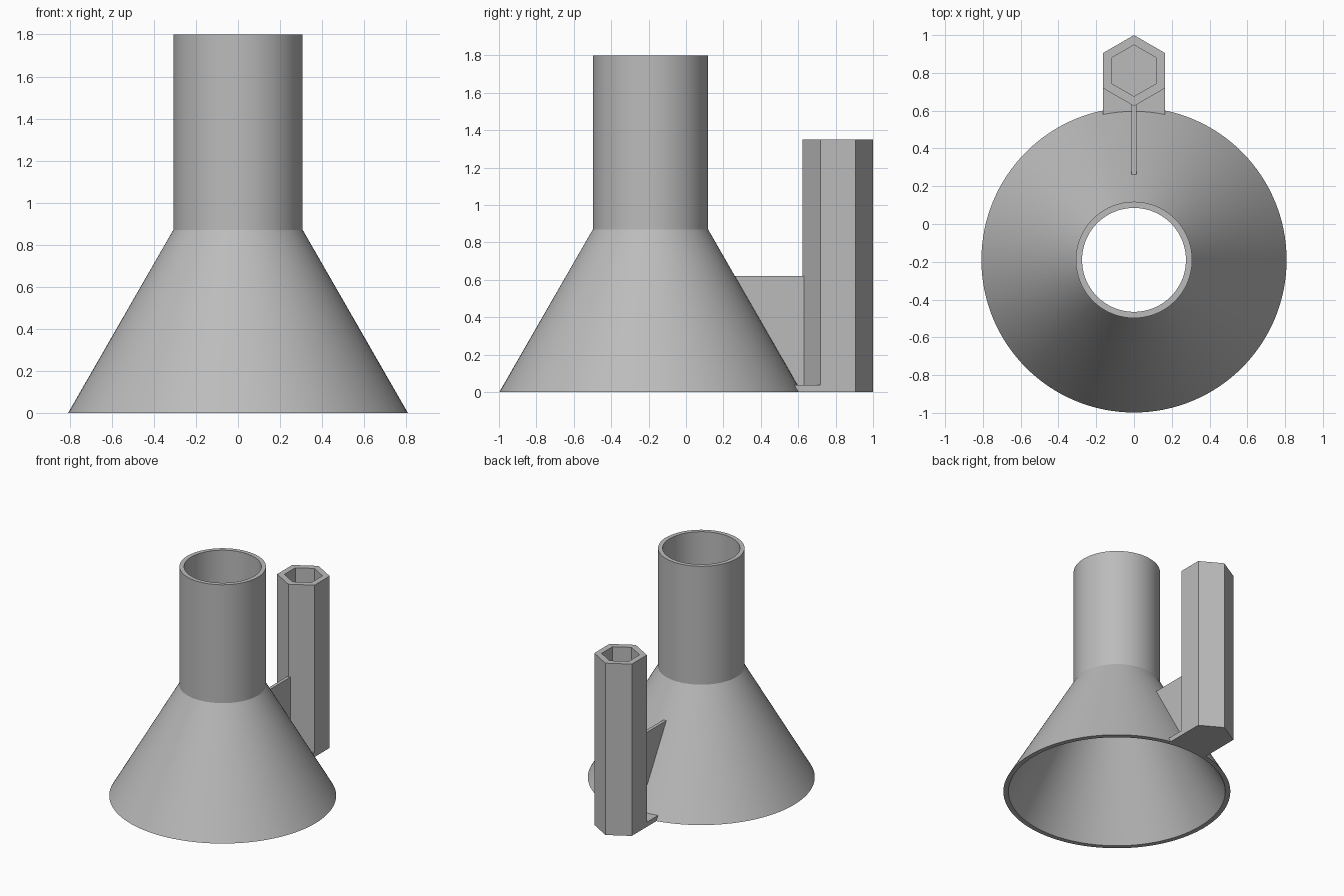
import bpy, bmesh, math

if "Cube" in bpy.data.objects:
    bpy.data.objects.remove(bpy.data.objects["Cube"])

grey = bpy.data.materials.new("plain grey")
grey.use_nodes = True
grey.diffuse_color = (0.5, 0.5, 0.5, 1)
grey.node_tree.nodes["Principled BSDF"].inputs["Base Color"].default_value = (0.5, 0.5, 0.5, 1)


def finish(name, bm, location=(0, 0, 0), smooth=False):
    bmesh.ops.recalc_face_normals(bm, faces=bm.faces)
    mesh = bpy.data.meshes.new(name)
    bm.to_mesh(mesh)
    bm.free()
    mesh.materials.append(grey)
    if smooth:
        mesh.shade_smooth()
        mesh.set_sharp_from_angle(angle=math.radians(25))
    obj = bpy.data.objects.new(name, mesh)
    obj.location = location
    bpy.context.collection.objects.link(obj)
    return obj


def lathe(name, profile, sides, y, closed, smooth=False):
    """Turn (radius, z) points about a vertical axis; open ends get caps."""
    bm = bmesh.new()
    rings = []
    for r, z in profile:
        angles = [math.pi / 2 + math.tau * i / sides for i in range(sides)]
        rings.append([bm.verts.new((r * math.cos(a), r * math.sin(a), z)) for a in angles])
    pairs = list(zip(rings, rings[1:]))
    if closed:
        pairs.append((rings[-1], rings[0]))
    else:
        bm.faces.new(rings[0])
        bm.faces.new(rings[-1])
    for a, b in pairs:
        for i in range(sides):
            j = (i + 1) % sides
            bm.faces.new((a[i], a[j], b[j], b[i]))
    return finish(name, bm, (0, y, 0), smooth)


def prism(name, points, offset):
    """Extrude a flat outline along an offset."""
    bm = bmesh.new()
    face = bm.faces.new([bm.verts.new(p) for p in points])
    moved = bmesh.ops.extrude_face_region(bm, geom=[face], use_keep_orig=True)["geom"]
    verts = [v for v in moved if isinstance(v, bmesh.types.BMVert)]
    bmesh.ops.translate(bm, verts=verts, vec=offset)
    return finish(name, bm)


FUNNEL_Y, HEX_Y, HALF = -0.19, 0.812, 0.163

# Hollow funnel: flared skirt and straight spout
lathe("funnel", [(0.808, 0), (0.308, 0.87), (0.308, 1.8),
                 (0.275, 1.8), (0.275, 0.87), (0.772, 0)], 128, FUNNEL_Y, True, True)

# Hexagonal holder, open at the top with a closed floor
lathe("hex_holder", [(0.188, 0), (0.188, 1.35), (0.136, 1.35), (0.136, 0.037)],
      6, HEX_Y, False)

# Foot plate, its front edge following the skirt
xs = [HALF * i / 6 for i in range(-6, 7)]
arc = [(x, FUNNEL_Y + math.sqrt(0.78 ** 2 - x * x), 0) for x in xs]
prism("foot_plate", arc + [(HALF, HEX_Y, 0), (-HALF, HEX_Y, 0)], (0, 0, 0.037))

# Thin web between skirt and holder
web = [(0.25, 0.62), (0.635, 0.62), (0.635, 0.02), (0.59, 0.02)]
prism("web", [(-0.0125, y, z) for y, z in web], (0.025, 0, 0))
